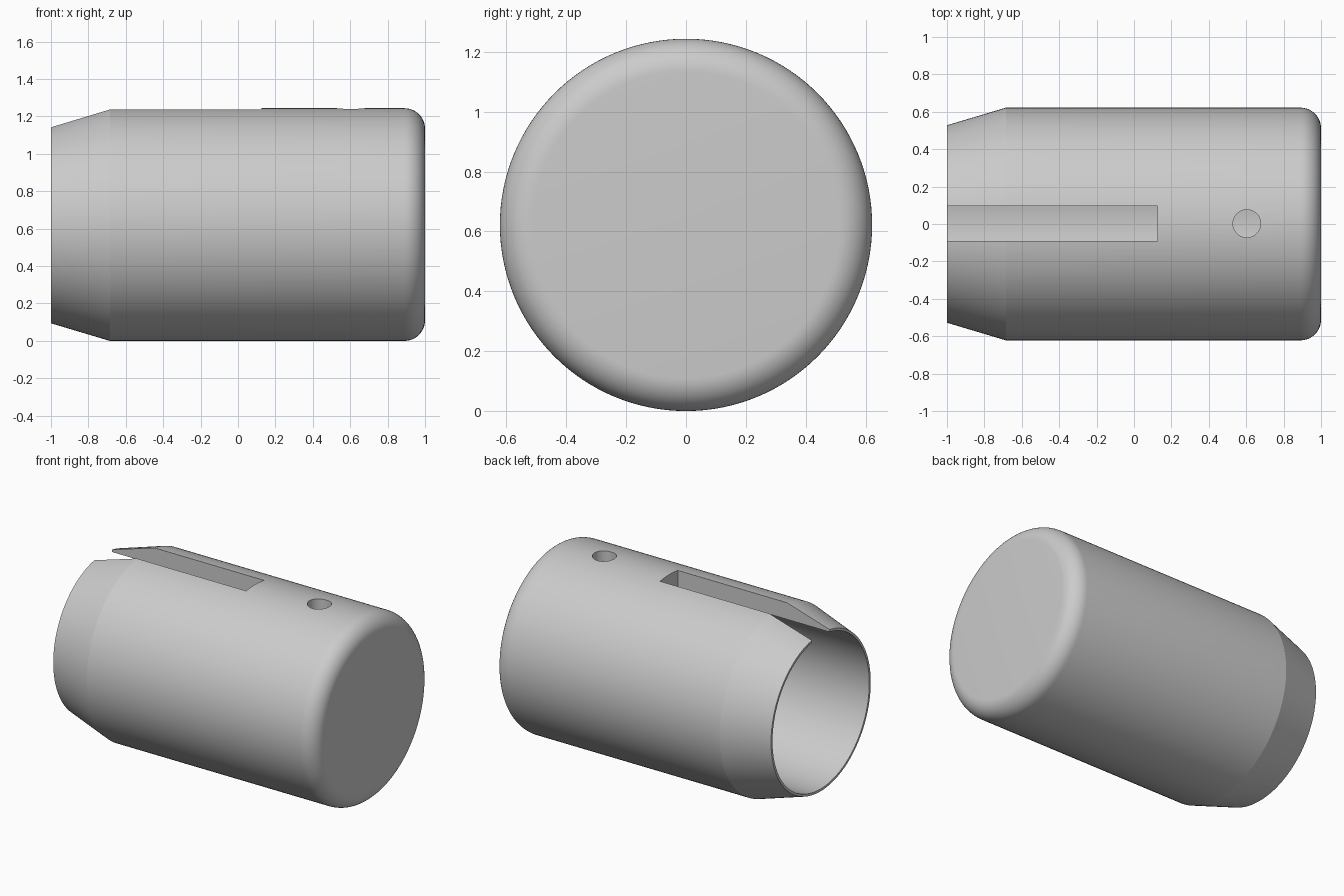
import bpy, bmesh, math
from mathutils import Matrix, Vector

cube = bpy.data.objects.get("Cube")
if cube:
    bpy.data.objects.remove(cube, do_unlink=True)

R = 0.622        # outer radius, also the height of the axis
RIM = 0.528      # outer radius at the open end
BORE = 0.512     # inner radius
FILLET = 0.11
SIDES = 128

grey = bpy.data.materials.new("plain grey")
grey.use_nodes = True
grey.diffuse_color = (0.6, 0.6, 0.6, 1)
grey.node_tree.nodes["Principled BSDF"].inputs["Base Color"].default_value = (0.6, 0.6, 0.6, 1)


def add_object(name, bm):
    bmesh.ops.recalc_face_normals(bm, faces=bm.faces)
    mesh = bpy.data.meshes.new(name)
    bm.to_mesh(mesh)
    bm.free()
    mesh.materials.append(grey)
    obj = bpy.data.objects.new(name, mesh)
    bpy.context.collection.objects.link(obj)
    return obj


def lathe(name, profile):
    """Revolve (x, radius) points about the lengthwise axis and cap both ends."""
    bm = bmesh.new()
    rings = []
    for x, r in profile:
        angles = [math.tau * i / SIDES for i in range(SIDES)]
        rings.append([bm.verts.new((x, r * math.sin(a), R + r * math.cos(a))) for a in angles])
    for a, b in zip(rings, rings[1:]):
        for i in range(SIDES):
            j = (i + 1) % SIDES
            bm.faces.new((a[i], a[j], b[j], b[i]))
    bm.faces.new(rings[0])
    bm.faces.new(rings[-1])
    return add_object(name, bm)


# Sleeve: tapered mouth, straight barrel, rounded closed end
profile = [(-1, RIM), (-0.685, R)]
for i in range(13):
    a = math.pi / 2 * i / 12
    profile.append((1 - FILLET + FILLET * math.sin(a), R - FILLET + FILLET * math.cos(a)))
sleeve = lathe("sleeve", profile)

# Cutter for the blind bore
bore = lathe("bore_cutter", [(-1.2, BORE), (0.88, BORE)])

# Cutter for the open slot along the top
bm = bmesh.new()
bmesh.ops.create_cube(bm, size=1)
bmesh.ops.scale(bm, vec=(1.325, 0.188, 0.6), verts=bm.verts)
bmesh.ops.translate(bm, vec=(0.125 - 1.325 / 2, 0.002, 2 * R), verts=bm.verts)
slot = add_object("slot_cutter", bm)

# Cutter for the round pin hole
bm = bmesh.new()
bmesh.ops.create_cone(bm, cap_ends=True, segments=48, radius1=0.074, radius2=0.074, depth=0.6,
                      matrix=Matrix.Translation(Vector((0.603, 0.002, 2 * R))))
hole = add_object("pin_hole_cutter", bm)

# Cut the sleeve, then keep the result as plain mesh
for cutter in (bore, slot, hole):
    mod = sleeve.modifiers.new(cutter.name, 'BOOLEAN')
    mod.operation = 'DIFFERENCE'
    mod.solver = 'EXACT'
    mod.object = cutter
bpy.context.view_layer.update()
result = bpy.data.meshes.new_from_object(sleeve.evaluated_get(bpy.context.evaluated_depsgraph_get()))
sleeve.modifiers.clear()
sleeve.data = result
for cutter in (bore, slot, hole):
    bpy.data.objects.remove(cutter, do_unlink=True)

# Smooth curves with crisp edges
bpy.ops.object.select_all(action='DESELECT')
sleeve.select_set(True)
bpy.context.view_layer.objects.active = sleeve
bpy.ops.object.shade_smooth_by_angle(angle=math.radians(12))
